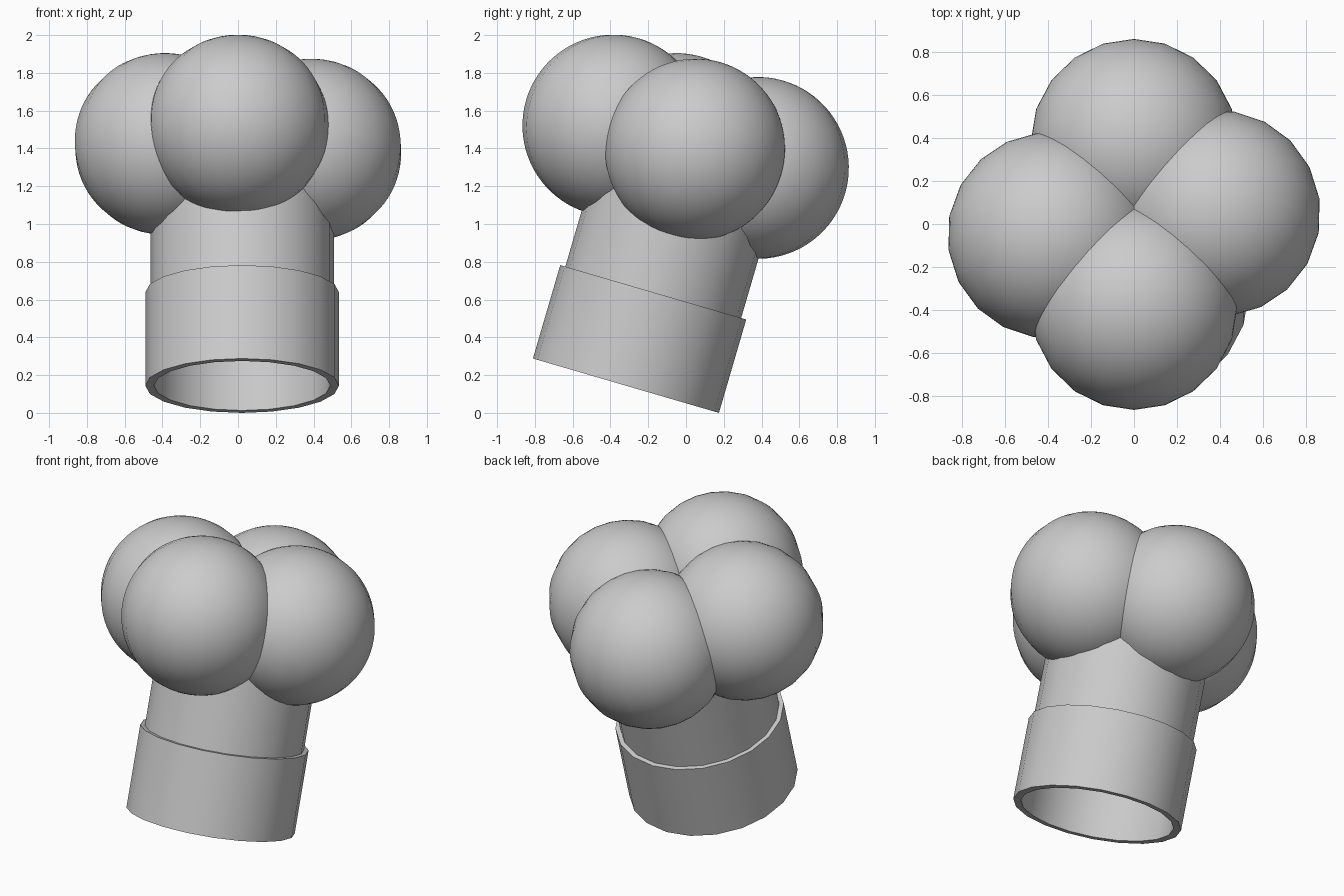
import bpy, bmesh, math
from mathutils import Matrix, Vector

if "Cube" in bpy.data.objects:
    bpy.data.objects.remove(bpy.data.objects["Cube"])

SIDES = 20
TILT = Matrix.Rotation(math.radians(-16.3), 4, 'X')   # whole fitting leans to the back
PIPE_BASE = Vector((0.022, -0.318, 0.144))
BALL_CENTRE = Vector((0, -0.002, 1.409))


def finish(name, bm, matrix):
    bmesh.ops.recalc_face_normals(bm, faces=bm.faces[:])
    mesh = bpy.data.meshes.new(name)
    bm.to_mesh(mesh)
    bm.free()
    obj = bpy.data.objects.new(name, mesh)
    bpy.context.collection.objects.link(obj)
    obj.matrix_world = matrix
    bpy.ops.object.select_all(action='DESELECT')
    obj.select_set(True)
    bpy.context.view_layer.objects.active = obj
    bpy.ops.object.shade_smooth_by_angle(angle=math.radians(30))
    return obj


# Hollow pipe with a wider collar: closed wall profile (radius, height) swept round
profile = [(0.467, 0), (0.513, 0), (0.513, 0.515), (0.485, 0.515),
           (0.485, 1.2), (0.467, 1.2)]
bm = bmesh.new()
rings = []
for i in range(SIDES):
    a = 2 * math.pi * i / SIDES
    rings.append([bm.verts.new((r * math.cos(a), r * math.sin(a), z)) for r, z in profile])
for i in range(SIDES):
    p, q = rings[i], rings[(i + 1) % SIDES]
    for j in range(len(profile)):
        k = (j + 1) % len(profile)
        bm.faces.new((p[j], q[j], q[k], p[k]))
finish("collared_pipe", bm, Matrix.Translation(PIPE_BASE) @ TILT)

# Four balls round the pipe axis, side pair turned slightly
for name, angle, dist in (("front_ball", -90, 0.399), ("back_ball", 90, 0.399),
                          ("right_ball", 7.8, 0.391), ("left_ball", 187.8, 0.391)):
    turn = Matrix.Rotation(math.radians(angle), 4, 'Z')
    bm = bmesh.new()
    bmesh.ops.create_uvsphere(bm, u_segments=SIDES, v_segments=40, radius=0.481)
    finish(name, bm, Matrix.Translation(BALL_CENTRE) @ TILT @ turn
           @ Matrix.Translation((dist, 0, 0)))
